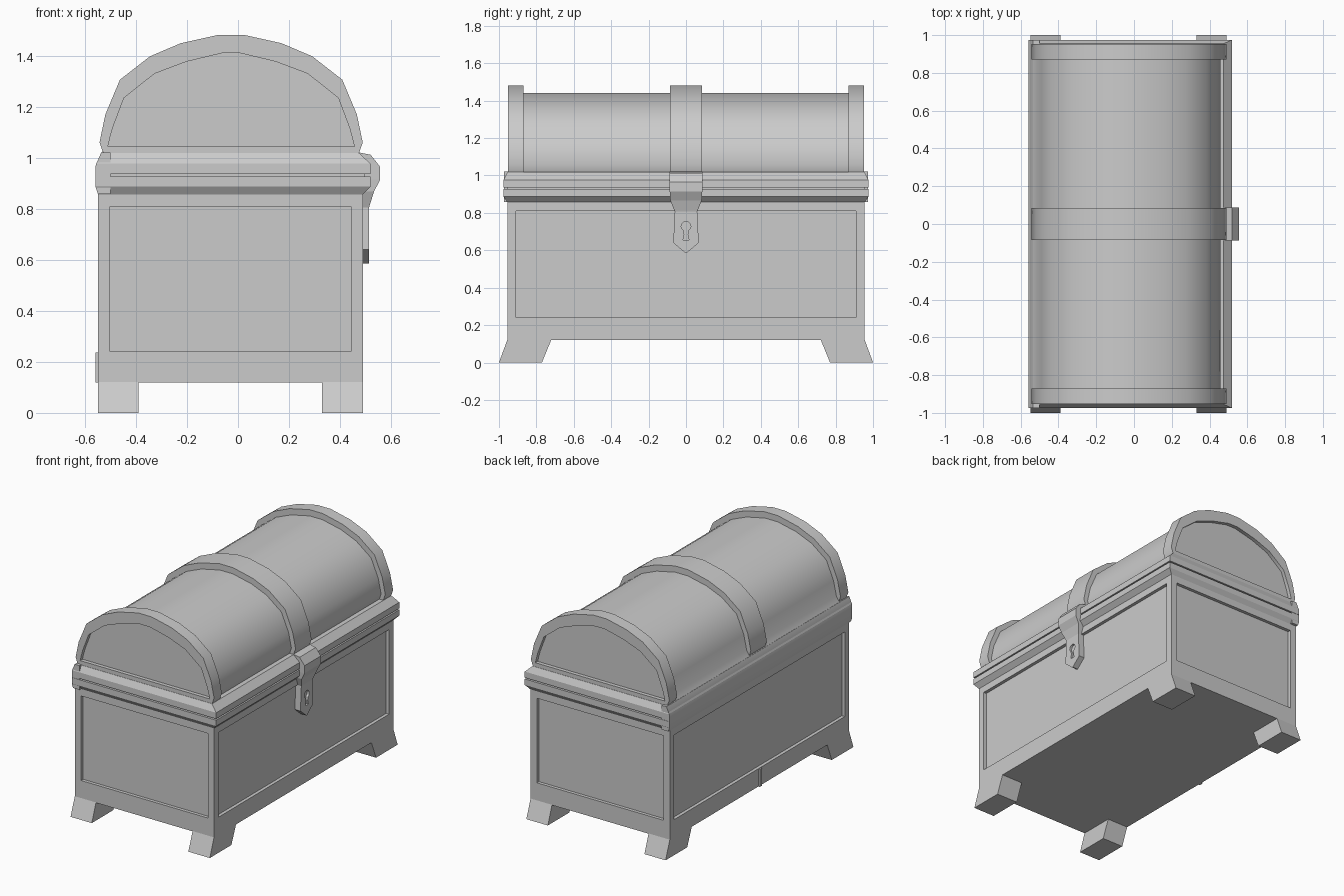
import bpy, bmesh, math

if "Cube" in bpy.data.objects:
    bpy.data.objects.remove(bpy.data.objects["Cube"])

CX = -0.027  # middle of the dome profile


def finish(name, bm, smooth=False):
    bmesh.ops.recalc_face_normals(bm, faces=bm.faces)
    me = bpy.data.meshes.new(name)
    bm.to_mesh(me)
    bm.free()
    ob = bpy.data.objects.new(name, me)
    bpy.context.collection.objects.link(ob)
    if smooth:
        bpy.ops.object.select_all(action='DESELECT')
        ob.select_set(True)
        bpy.context.view_layer.objects.active = ob
        bpy.ops.object.shade_smooth_by_angle(angle=math.radians(35))
    return ob


def loft(name, rings, smooth=False):
    """Bridge rings of equal point count and cap both ends."""
    bm = bmesh.new()
    vs = [[bm.verts.new(p) for p in r] for r in rings]
    n = len(vs[0])
    for a, b in zip(vs, vs[1:]):
        for i in range(n):
            j = (i + 1) % n
            bm.faces.new((a[i], a[j], b[j], b[i]))
    bm.faces.new(vs[0])
    bm.faces.new(vs[-1])
    return finish(name, bm, smooth)


def rect(x0, x1, y0, y1, z):
    return [(x0, y0, z), (x1, y0, z), (x1, y1, z), (x0, y1, z)]


def at_y(profile, y):
    return [(x, y, z) for x, z in profile]


def arch(half):
    """Mirror a half profile about the dome centre."""
    return [(CX + x, z) for x, z in half] + [(CX - x, z) for x, z in reversed(half)]


# Body with four recessed panels
bm = bmesh.new()
bmesh.ops.create_cube(bm, size=1)
for v in bm.verts:
    v.co = (-0.029 + v.co.x * 1.038, v.co.y * 1.91, 0.495 + v.co.z * 0.75)
bm.normal_update()
sides = [f for f in bm.faces if abs(f.normal.z) < 0.5]
bmesh.ops.inset_individual(bm, faces=sides, thickness=0.066)
for f in sides:
    for v in f.verts:
        v.co.z = 0.24 if v.co.z < 0.5 else 0.81
for f in sides:
    n = f.normal.copy()
    r = bmesh.ops.extrude_discrete_faces(bm, faces=[f])
    top = r["faces"][0]
    bmesh.ops.translate(bm, verts=list(top.verts), vec=n * -0.022)
finish("body", bm)

# Splayed feet
for s, end in ((-1, "left"), (1, "right")):
    for x0, x1, side in ((-0.548, -0.39, "back"), (0.33, 0.49, "front")):
        loft(f"foot_{side}_{end}", [rect(x0, x1, s * 0.77, s * 1.0, 0),
                                    rect(x0, x1, s * 0.72, s * 0.955, 0.122)])

# Rims of body and lid with the seam between them
loft("body_rim", [rect(-0.548, 0.49, -0.955, 0.955, 0.857),
                  rect(-0.556, 0.52, -0.975, 0.975, 0.887),
                  rect(-0.556, 0.52, -0.975, 0.975, 0.927)])
loft("seam", [rect(-0.54, 0.495, -0.955, 0.955, z) for z in (0.92, 0.945)])
loft("lid_rim", [rect(-0.556, 0.52, -0.975, 0.975, 0.936),
                 rect(-0.556, 0.52, -0.975, 0.975, 0.977),
                 rect(-0.535, 0.475, -0.955, 0.955, 1.018)])

# Smooth back strip that covers the seam
skirt = [(-0.549, 0.858), (-0.558, 0.885), (-0.558, 0.97), (-0.536, 1.022),
         (-0.5, 1.02), (-0.5, 0.858)]
loft("back_strip", [at_y(skirt, y) for y in (-0.973, 0.973)], True)

# Domed lid, centre strap and framed ends
outer = arch([(0.5, 1.015), (0.516, 1.06), (0.493, 1.17), (0.436, 1.306),
              (0.318, 1.398), (0.198, 1.449), (0.05, 1.482)])
inner = arch([(0.483, 1.045), (0.474, 1.082), (0.464, 1.118), (0.42, 1.235),
              (0.30, 1.33), (0.175, 1.377), (0.037, 1.41)])
dome = [(CX + (x - CX) * 0.94, 1.015 + (z - 1.015) * 0.91) for x, z in outer]
dome[-1] = (-0.537, 1.018)
loft("lid_dome", [at_y(dome, y) for y in (-0.9, 0.9)], True)
loft("centre_strap", [at_y(outer, y) for y in (-0.085, 0.085)], True)
for s, end in ((-1, "left"), (1, "right")):
    loft(f"lid_end_{end}", [at_y(outer, s * 0.87), at_y(outer, s * 0.953),
                            at_y(inner, s * 0.953), at_y(inner, s * 0.928)], True)

# Latch plate, stations of (outer x, z, half width)
stations = [(0.48, 1.02, 0.087), (0.52, 1.012, 0.087), (0.557, 0.965, 0.087),
            (0.557, 0.914, 0.087), (0.533, 0.867, 0.084), (0.514, 0.806, 0.06),
            (0.513, 0.64, 0.068), (0.513, 0.585, 0.003)]
latch = loft("latch", [rect(0.472, x, -w, w, z) for x, z, w in stations])

# Keyhole cut into the latch
hole = [(0.026 * math.cos(math.radians(a)), 0.728 + 0.026 * math.sin(math.radians(a)))
        for a in range(-60, 241, 30)]
hole += [(-0.009, 0.685), (-0.016, 0.655), (0.016, 0.655), (0.009, 0.685)]
cutter = loft("keyhole_cutter", [[(x, y, z) for y, z in hole] for x in (0.498, 0.6)])
cutter.hide_render = True
cutter.hide_set(True)
mod = latch.modifiers.new("keyhole", 'BOOLEAN')
mod.object = cutter
mod.operation = 'DIFFERENCE'
mod.solver = 'EXACT'

# Small bracket low on the back
loft("back_bracket", [rect(-0.559, -0.53, -0.012, 0.012, z) for z in (0.12, 0.237)])
